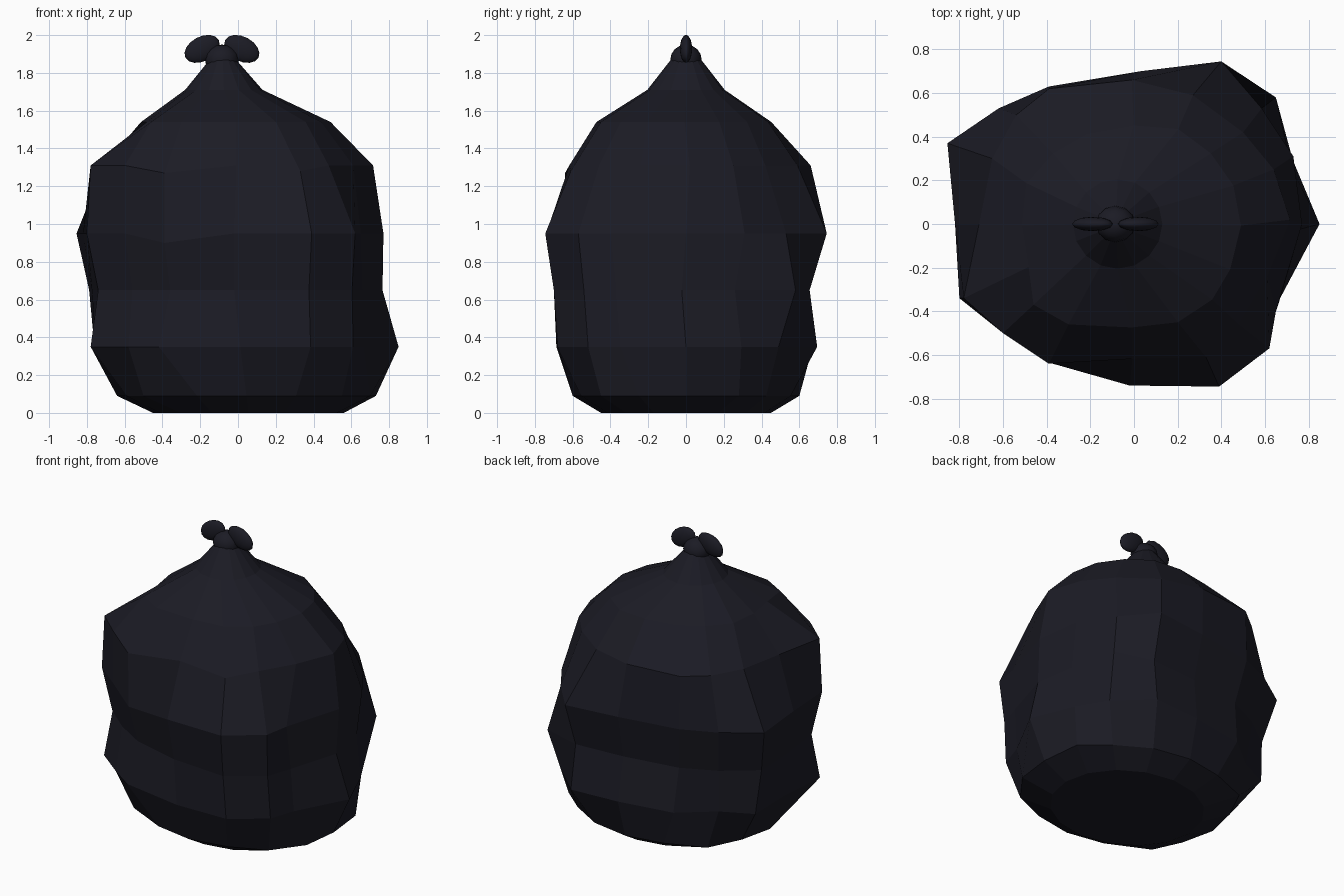
import bpy
import bmesh
import math
from mathutils import Vector

SEGMENTS = 16

default_cube = bpy.data.objects.get("Cube")
if default_cube:
    bpy.data.objects.remove(default_cube, do_unlink=True)

# One dark plastic colour for everything
plastic = bpy.data.materials.new("dark_plastic")
plastic.use_nodes = True
plastic_colour = (0.011, 0.011, 0.018, 1)
plastic.diffuse_color = plastic_colour
shader = next(n for n in plastic.node_tree.nodes if n.type == "BSDF_PRINCIPLED")
shader.inputs["Base Color"].default_value = plastic_colour
shader.inputs["Roughness"].default_value = 0.6

# Crumpled cross-section at the widest height, counterclockwise from +x
outline = [
    (.77, 0), (.73, .31), (.585, .53), (.4, .745),
    (.03, .7), (-.39, .63), (-.62, .53), (-.855, .37),
    (-.82, 0), (-.8, -.34), (-.6, -.5), (-.39, -.635),
    (-.02, -.74), (.39, -.745), (.62, -.57), (.65, -.4),
]

# Height, x range, y range, and how strongly the ring follows the outline
rings = [
    (0, -.45, .56, -.45, .45, 0),
    (.09, -.64, .73, -.6, .6, 0),
    (.35, -.78, .77, -.69, .705, .8),
    (.65, -.8, .765, -.71, .665, .8),
    (.95, -.855, .77, -.745, .745, 1),
    (1.31, -.75, .715, -.62, .66, .5),
    (1.54, -.52, .49, -.475, .46, .3),
    (1.71, -.28, .13, -.205, .205, 0),
    (1.87, -.15, -.01, -.08, .08, 0),
]

# Single folds that stand out from or sink into their ring: (x, y)
bottom_rim_folds = {
    1: (.7, .28), 6: (-.48, .45), 10: (-.5, -.42),
    14: (.55, -.45), 15: (.7, -.25),
}
low_bulge_folds = {
    0: (.85, 0), 2: (.61, .49), 6: (-.55, .43), 7: (-.76, .33),
    9: (-.78, -.345), 10: (-.58, -.5), 11: (-.42, -.61),
}
waist_folds = {
    2: (.65, .58), 9: (-.74, -.31), 10: (-.56, -.46),
    11: (-.36, -.58), 12: (-.02, -.67),
}
shoulder_folds = {
    1: (.64, .25), 2: (.5, .42), 3: (.27, .59), 4: (-.01, .66),
    5: (-.39, .62), 6: (-.54, .5), 7: (-.65, .3), 8: (-.71, 0),
    9: (-.78, -.34), 10: (-.6, -.5), 11: (-.39, -.64),
    13: (.33, -.61), 14: (.48, -.46), 15: (.61, -.24),
}
neck_base_folds = {10: (-.46, -.37), 11: (-.3, -.46)}
folds = {1: bottom_rim_folds, 2: low_bulge_folds, 3: waist_folds,
         5: shoulder_folds, 6: neck_base_folds}

# Creases that sag below their ring
sags = {(4, 11): .05, (5, 11): .04, (5, 13): .03}


def fit(value, low, high):
    """Map -1..1 onto the range low..high."""
    return (low + high) / 2 + value * (high - low) / 2


def ring_point(level, segment):
    """Blend an even ellipse with the crumpled outline, then apply folds."""
    height, left, right, front, back, crumple = rings[level]
    angle = math.tau * segment / SEGMENTS
    even = Vector((fit(math.cos(angle), left, right),
                   fit(math.sin(angle), front, back)))
    widest = rings[4]
    x, y = outline[segment]
    centre = (widest[1] + widest[2]) / 2
    reach = (widest[2] - widest[1]) / 2
    crumpled = Vector((fit((x - centre) / reach, left, right),
                       fit(y / widest[4], front, back)))
    blended = even.lerp(crumpled, crumple)
    x, y = folds.get(level, {}).get(segment, blended)
    return x, y, height - sags.get((level, segment), 0)


def finish(name, bm, smooth):
    """Turn a bmesh into a named object."""
    bmesh.ops.recalc_face_normals(bm, faces=bm.faces)
    for face in bm.faces:
        face.smooth = smooth
    mesh = bpy.data.meshes.new(name)
    bm.to_mesh(mesh)
    bm.free()
    mesh.materials.append(plastic)
    obj = bpy.data.objects.new(name, mesh)
    bpy.context.collection.objects.link(obj)
    return obj


def build_bag():
    """Skin the rings from the floor up to the neck."""
    bm = bmesh.new()
    loops = [[bm.verts.new(ring_point(level, segment))
              for segment in range(SEGMENTS)]
             for level in range(len(rings))]
    for lower, upper in zip(loops, loops[1:]):
        for i in range(SEGMENTS):
            j = (i + 1) % SEGMENTS
            bm.faces.new((lower[i], lower[j], upper[j], upper[i]))
    bm.faces.new(loops[0])
    bm.faces.new(loops[-1])
    finish("bag_body", bm, smooth=False)


def build_blob(name, location, radii, tilt=0):
    """Rounded ellipsoid for the knot and its loops."""
    bm = bmesh.new()
    bmesh.ops.create_uvsphere(bm, u_segments=12, v_segments=8, radius=1)
    blob = finish(name, bm, smooth=True)
    blob.location = location
    blob.scale = radii
    blob.rotation_euler.y = tilt


build_bag()

# Knot with a loop on either side
KNOT_X = -.085
build_blob("tie_knot", (KNOT_X, 0, 1.87), (.09, .083, .08))
for side, name in ((-1, "right_tie_loop"), (1, "left_tie_loop")):
    build_blob(name, (KNOT_X + side * .105, 0, 1.927),
               (.1, .033, .065), tilt=side * math.radians(28))
